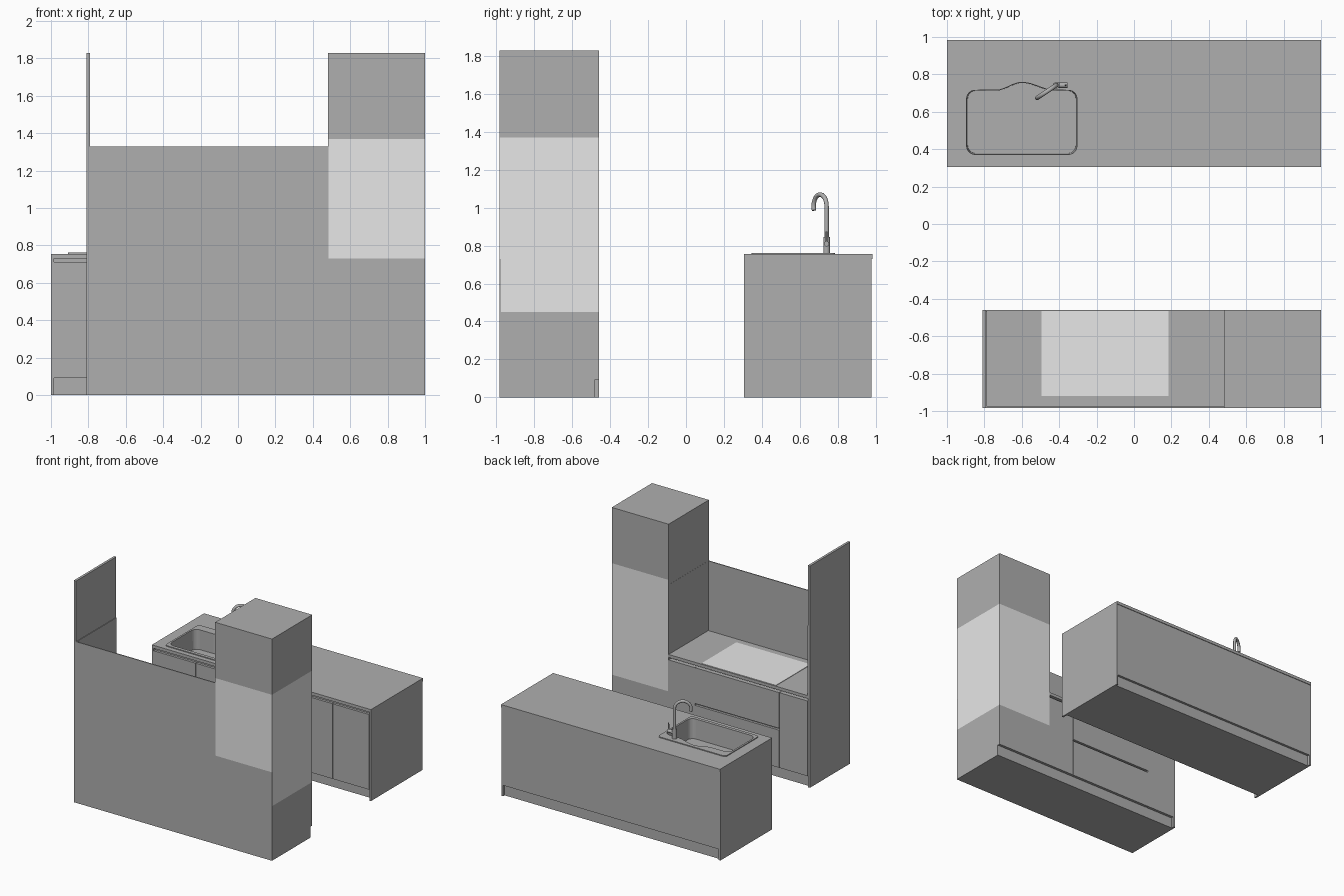
import bpy, bmesh, math
from mathutils import Vector

cube = bpy.data.objects.get("Cube")
if cube:
    bpy.data.objects.remove(cube, do_unlink=True)


def material(name, v):
    m = bpy.data.materials.new(name)
    m.use_nodes = True
    m.diffuse_color = (v, v, v, 1)
    m.node_tree.nodes["Principled BSDF"].inputs["Base Color"].default_value = (v, v, v, 1)
    return m


GREY = material("cabinet grey", 0.43)
LIGHT = material("appliance light grey", 0.8)


def finish(name, bm, mat):
    bmesh.ops.recalc_face_normals(bm, faces=bm.faces)
    me = bpy.data.meshes.new(name)
    bm.to_mesh(me)
    bm.free()
    me.materials.append(mat)
    ob = bpy.data.objects.new(name, me)
    bpy.context.collection.objects.link(ob)
    return ob


def box(name, x, y, z, mat=GREY):
    """Box from (min, max) pairs."""
    bm = bmesh.new()
    bmesh.ops.create_cube(bm, size=1)
    for v in bm.verts:
        v.co = [r[0] + (c + 0.5) * (r[1] - r[0]) for c, r in zip(v.co, (x, y, z))]
    return finish(name, bm, mat)


def prism(name, outline, z0, z1, taper=1.0, top=True):
    """Vertical extrusion of an outline; the bottom may taper, the top may be open."""
    bm = bmesh.new()
    mid = sum((Vector(p) for p in outline), Vector((0, 0))) / len(outline)
    low = [bm.verts.new((*(mid + (Vector(p) - mid) * taper), z0)) for p in outline]
    high = [bm.verts.new((*p, z1)) for p in outline]
    bm.faces.new(low)
    if top:
        bm.faces.new(high)
    n = len(outline)
    for i in range(n):
        j = (i + 1) % n
        bm.faces.new((low[i], low[j], high[j], high[i]))
    return finish(name, bm, GREY)


def rounded_rect(x, y, r, steps=6):
    pts = []
    corners = ((x[1] - r, y[1] - r), (x[0] + r, y[1] - r),
               (x[0] + r, y[0] + r), (x[1] - r, y[0] + r))
    for q, (cx, cy) in enumerate(corners):
        for i in range(steps + 1):
            a = math.pi / 2 * (q + i / steps)
            pts.append((cx + r * math.cos(a), cy + r * math.sin(a)))
    return pts


def cut(ob, cutter):
    mod = ob.modifiers.new("opening", "BOOLEAN")
    mod.operation = "DIFFERENCE"
    mod.solver = "EXACT"
    mod.object = cutter


def tube(name, points, radius):
    cu = bpy.data.curves.new(name, "CURVE")
    cu.dimensions = "3D"
    cu.bevel_depth = radius
    cu.bevel_resolution = 3
    cu.use_fill_caps = True
    sp = cu.splines.new("POLY")
    sp.points.add(len(points) - 1)
    for p, co in zip(sp.points, points):
        p.co = (*co, 1)
    ob = bpy.data.objects.new(name, cu)
    cu.materials.append(GREY)
    bpy.context.collection.objects.link(ob)
    return ob


KICK, DOOR, RAIL, TOP = 0.09, 0.71, 0.73, 0.755
GAP = 0.004


def fronts(name, xs, y, z):
    """Row of door fronts separated by narrow gaps."""
    for i, (a, b) in enumerate(zip(xs, xs[1:])):
        box(f"{name}_{i + 1}", (a + GAP / 2, b - GAP / 2), y, z)


# Island carcass
for side, x in (("right", (-1, -0.985)), ("left", (0.985, 1))):
    box(f"island_{side}_end_panel", x, (0.305, 0.98), (0, RAIL))
inner = (-0.985, 0.985)
box("island_kick_base", inner, (0.35, 0.96), (0, KICK))
box("island_carcass", inner, (0.325, 0.965), (KICK, 0.55))
box("island_back_panel", inner, (0.965, 0.98), (KICK, RAIL))
box("island_grip_channel", inner, (0.33, 0.345), (0.55, RAIL))
fronts("island_door", (-0.985, -0.6, -0.22, 0.28, 0.65, 0.985), (0.305, 0.325), (KICK, DOOR))

# Island worktop with sink opening
basin = []
BX, BY = (-0.895, -0.305), (0.372, 0.715)
rect = rounded_rect(BX, BY, 0.045)
for i, p in enumerate(rect):
    basin.append(p)
    if i == 6:  # wavy tap ledge along the rear edge
        for k in range(1, 24):
            x = -0.42 - 0.32 * k / 24
            t = (x + 0.6) / (0.18 if x > -0.6 else 0.14)
            basin.append((x, BY[1] + 0.042 * math.cos(math.pi / 2 * t) ** 2))
cutter = prism("sink_cutter", basin, 0.5, 0.9)
cutter.hide_render = True
cutter.hide_viewport = True
cutter.display_type = "WIRE"
cut(box("island_worktop", (-1, 1), (0.305, 0.985), (RAIL, TOP)), cutter)
cut(prism("sink_rim", rounded_rect((-0.91, -0.29), (0.345, 0.785), 0.025), 0.75, 0.762), cutter)
prism("sink_bowl", basin, 0.6, 0.761, 0.98, False)

# Tap
tx, ty = -0.415, 0.742
tube("tap_body", [(tx, ty, 0.76), (tx, ty, 0.845)], 0.018)
aim = Vector((-0.83, -0.55, 0)).normalized()
R = 0.062
arc = [Vector((tx, ty, 0.84))]
for i in range(17):
    a = math.radians(200) * i / 16
    arc.append(Vector((tx, ty, 1.008)) + aim * R * (1 - math.cos(a)) + Vector((0, 0, R * math.sin(a))))
tube("tap_spout", arc, 0.012)
tube("tap_lever_hub", [(tx, ty, 0.81), (tx + 0.06, ty, 0.81)], 0.014)
tube("tap_lever", [(tx + 0.05, ty, 0.81), (tx + 0.055, ty, 0.875)], 0.005)

# Wall run: base, worktop and panels
BACK, FACE = -0.985, -0.46
X0, X1, X2 = -0.79, 0.485, 1.0
run = (X0, X1)
box("tall_side_panel", (-0.81, X0), (BACK, FACE), (0, 1.83))
box("back_wall_panel", run, (BACK, BACK + 0.008), (0, 1.33))
box("wall_run_kick_base", (X0, X2), (BACK + 0.008, FACE - 0.022), (0, KICK))
box("wall_run_carcass", run, (BACK + 0.008, FACE - 0.02), (KICK, DOOR))
box("wall_run_grip_channel", run, (BACK + 0.008, FACE - 0.035), (DOOR, RAIL))
box("wall_run_worktop", run, (BACK + 0.008, FACE), (RAIL, TOP))
for side, x in (("right", (X0, X0 + 0.005)), ("left", (X1 - 0.005, X1))):
    box(f"splashback_{side}", x, (BACK + 0.008, FACE - 0.004), (TOP, 1.33))

# Wall run fronts
front_y = (FACE - 0.02, FACE)
fronts("narrow_door_right", (X0, -0.53), front_y, (KICK, DOOR))
fronts("narrow_door_left", (0.24, X1), front_y, (KICK, DOOR))
fronts("lower_drawer", (-0.53, 0.24), front_y, (KICK, 0.4))
fronts("upper_drawer", (-0.53, 0.24), front_y, (0.415, DOOR))
box("hob", (-0.495, 0.185), (-0.92, FACE - 0.005), (TOP, TOP + 0.004), LIGHT)

# Tall oven cabinet
tall = (X1, X2)
depth = (BACK, FACE)
box("tall_cabinet_back", tall, (BACK, BACK + 0.008), (0, RAIL))
box("tall_cabinet_lower", tall, (BACK + 0.008, FACE), (KICK, 0.45))
box("lower_oven", tall, (BACK + 0.008, FACE), (0.45, RAIL), LIGHT)
box("upper_oven", tall, depth, (RAIL, 1.37), LIGHT)
box("tall_cabinet_upper", tall, depth, (1.37, 1.83))
box("tall_cabinet_inner_side", (X1 - 0.004, X1), depth, (KICK, 1.83))

# Smooth the round tap parts
bpy.ops.object.select_all(action="DESELECT")
for ob in [o for o in bpy.data.objects if o.name.startswith("tap_")]:
    ob.select_set(True)
    bpy.context.view_layer.objects.active = ob
bpy.ops.object.convert(target="MESH")
bpy.ops.object.shade_smooth_by_angle(angle=math.radians(40))
